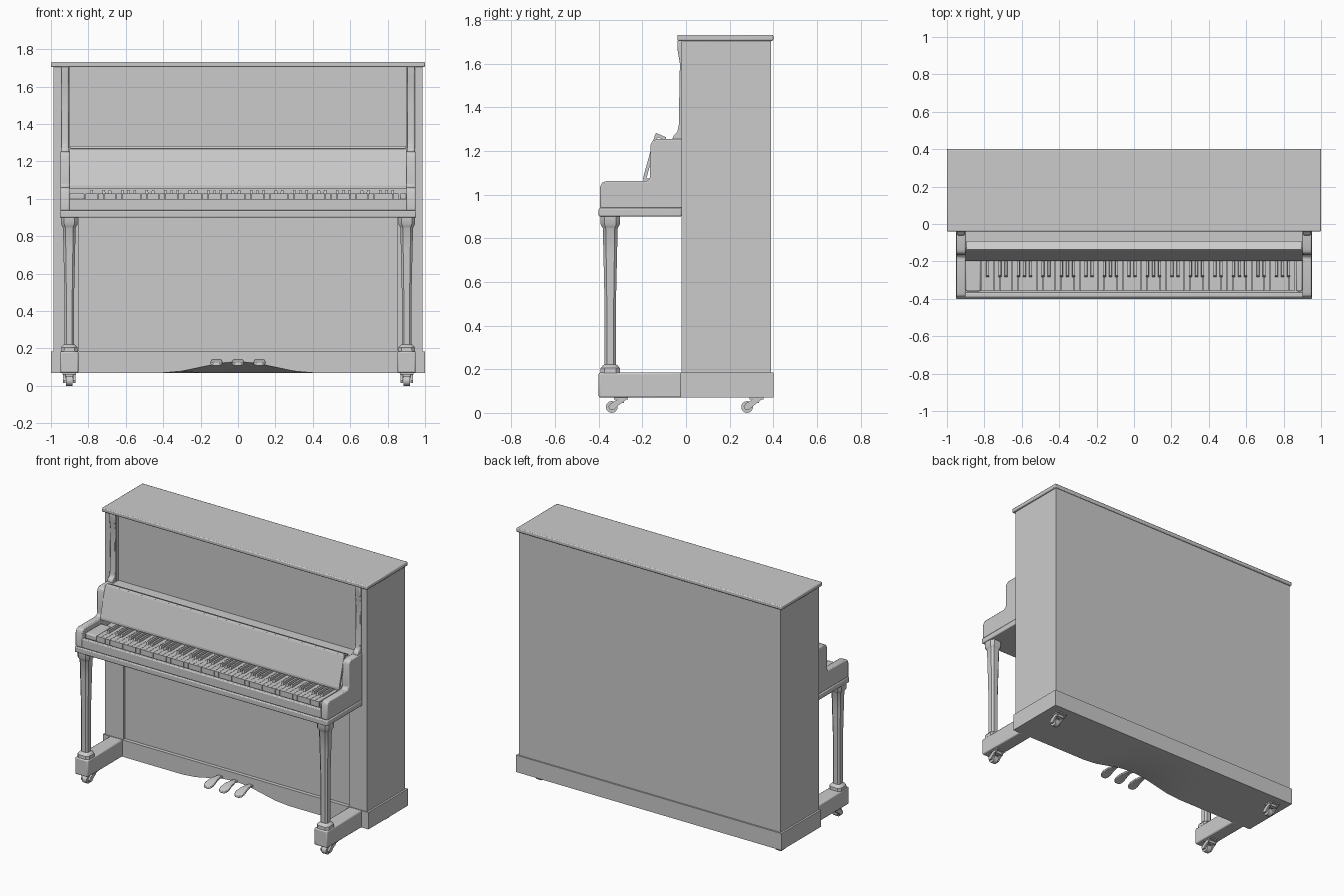
import bpy, bmesh, math
from mathutils import Vector

if "Cube" in bpy.data.objects:
    bpy.data.objects.remove(bpy.data.objects["Cube"])


def finish(name, bm, mirror=False, bevel=0.0):
    bmesh.ops.recalc_face_normals(bm, faces=bm.faces)
    me = bpy.data.meshes.new(name)
    bm.to_mesh(me)
    bm.free()
    ob = bpy.data.objects.new(name, me)
    bpy.context.collection.objects.link(ob)
    if bevel:
        m = ob.modifiers.new("bevel", 'BEVEL')
        m.width, m.segments, m.limit_method = bevel, 2, 'ANGLE'
    if mirror:
        ob.modifiers.new("mirror", 'MIRROR').use_mirror_merge = False
    return ob


def loft(bm, rings):
    vs = [[bm.verts.new(p) for p in r] for r in rings]
    n = len(vs[0])
    for a, b in zip(vs, vs[1:]):
        for i in range(n):
            j = (i + 1) % n
            bm.faces.new((a[i], a[j], b[j], b[i]))
    bm.faces.new(vs[0])
    bm.faces.new(vs[-1])


def add_box(bm, x0, x1, y0, y1, z0, z1):
    loft(bm, [[(x0, y0, z), (x1, y0, z), (x1, y1, z), (x0, y1, z)] for z in (z0, z1)])


def box(name, *dims, mirror=False, bevel=0.0):
    bm = bmesh.new()
    add_box(bm, *dims)
    return finish(name, bm, mirror, bevel)


def side_profile(name, pts, x0, x1, mirror=False, bevel=0.0):
    """Extrude a (y, z) outline along x."""
    bm = bmesh.new()
    loft(bm, [[(x, y, z) for y, z in pts] for x in (x0, x1)])
    return finish(name, bm, mirror, bevel)


# Case: lid, side walls, back and front panels
box("lid", -1, 1, -0.04, 0.40, 1.705, 1.732, bevel=0.006)
box("side_wall", 0.90, 0.987, -0.02, 0.39, 0.18, 1.705, mirror=True)
box("lower_pilaster", 0.85, 0.90, -0.02, 0.1, 0.18, 0.90, mirror=True)
box("case_core", -0.9, 0.9, 0.0, 0.39, 0.18, 1.705)

# Plinth with an arch at the front that fades out toward the back
bm = bmesh.new()
arch = [(i / 10, 0.07 + 0.06 * (0.5 + 0.5 * math.cos(math.pi * i / 4))) for i in range(-4, 5)]
rings = []
for y, k in ((-0.025, 1), (0.2, 0), (0.40, 0)):
    under = [(x, y, 0.07 + (z - 0.07) * k) for x, z in arch]
    rings.append([(-1, y, 0.07)] + under + [(1, y, 0.07), (1, y, 0.185), (-1, y, 0.185)])
loft(bm, rings)
finish("plinth", bm)
box("toe_block", 0.853, 0.95, -0.40, -0.02, 0.07, 0.185, mirror=True, bevel=0.008)

# Front legs: square turned sections with chamfered corners
bm = bmesh.new()
rings = []
for z, r in ((0.18, 0.046), (0.205, 0.044), (0.218, 0.033), (0.222, 0.026), (0.50, 0.026),
             (0.72, 0.031), (0.845, 0.034), (0.85, 0.036), (0.865, 0.045), (0.90, 0.045)):
    c = r * 0.6
    rings.append([(0.902 + a * r if k else 0.902 + a * c, -0.347 + (b * c if k else b * r), z)
                  for a, b, k in ((1, -1, 1), (1, 1, 1), (1, 1, 0), (-1, 1, 0),
                                  (-1, 1, 1), (-1, -1, 1), (-1, -1, 0), (1, -1, 0))])
loft(bm, rings)
finish("front_leg", bm, mirror=True)

# Keybed, key slip and stepped arms
box("keybed", -0.953, 0.953, -0.40, -0.02, 0.90, 0.938, bevel=0.006)
box("key_slip", -0.91, 0.91, -0.392, -0.366, 0.938, 1.0, bevel=0.006)
box("key_frame", -0.91, 0.91, -0.37, 0.0, 0.938, 0.99)
arm = [(-0.394, 0.938), (-0.394, 1.035), (-0.385, 1.055), (-0.365, 1.062), (-0.18, 1.062),
       (-0.165, 1.075), (-0.163, 1.225), (-0.155, 1.245), (-0.135, 1.254), (-0.01, 1.254),
       (-0.01, 0.938)]
side_profile("arm", arm, 0.90, 0.95, mirror=True, bevel=0.006)

# Slim bracket columns between arms and lid
bracket = [(0.0, 1.25), (-0.063, 1.25), (-0.058, 1.27), (-0.04, 1.285), (-0.033, 1.32),
           (-0.03, 1.50), (-0.028, 1.60), (-0.038, 1.66), (-0.04, 1.705), (0.0, 1.705)]
side_profile("bracket_column", bracket, 0.905, 0.945, mirror=True, bevel=0.006)

# Fallboard, its folded lip, and the shelf behind
side_profile("fallboard", [(-0.198, 1.072), (-0.142, 1.275), (-0.128, 1.27), (-0.184, 1.065)],
             -0.90, 0.90)
side_profile("fallboard_lip", [(-0.145, 1.268), (-0.137, 1.283), (-0.09, 1.262), (-0.095, 1.25)],
             -0.895, 0.895)
box("shelf", -0.90, 0.90, -0.125, 0.01, 1.225, 1.25)
box("fallboard_rail", -0.90, 0.90, -0.195, -0.02, 1.055, 1.075)
box("left_key_block", -0.90, -0.82, -0.36, -0.19, 0.99, 1.03, bevel=0.008)
box("right_key_block", 0.866, 0.90, -0.36, -0.19, 0.99, 1.03, bevel=0.008)

# Keys: two extra naturals, then seven octaves
white, black = bmesh.new(), bmesh.new()
w = 0.23 / 7
start = -0.75 - 2 * w
for i in range(51):
    x = start + i * w
    add_box(white, x + 0.0008, x + w - 0.0008, -0.357, -0.15, 0.99, 1.028)
    if (i - 2) % 7 not in (2, 6) and i < 50:
        xc = x + w
        loft(black, [[(xc - r, y0, z), (xc + r, y0, z), (xc + r, -0.15, z), (xc - r, -0.15, z)]
                     for z, r, y0 in ((1.02, 0.009, -0.285), (1.046, 0.0065, -0.276))])
finish("white_keys", white)
finish("black_keys", black)

# Pedals: rounded tongue on a curved path
tongue = [(0.02, 0.125, 0.014), (-0.05, 0.138, 0.016), (-0.10, 0.136, 0.026),
          (-0.14, 0.126, 0.033), (-0.165, 0.118, 0.028), (-0.175, 0.114, 0.014)]
for k, label in enumerate(("left_pedal", "middle_pedal", "right_pedal")):
    xc = (k - 1) * 0.115
    bm = bmesh.new()
    loft(bm, [[(xc - r, y, z - 0.007), (xc + r, y, z - 0.007), (xc + r, y, z + 0.007),
               (xc - r, y, z + 0.007)] for y, z, r in tongue])
    finish(label, bm, bevel=0.003)

# Casters: wheel, slanted fork and mounting plate


def caster(name, y):
    bm = bmesh.new()
    ring = [(y + 0.027 * math.cos(t * math.pi / 8), 0.027 + 0.027 * math.sin(t * math.pi / 8))
            for t in range(16)]
    loft(bm, [[(x, a, b) for a, b in ring] for x in (0.885, 0.919)])
    fork = [(y - 0.016, 0.03), (y - 0.006, 0.043), (y + 0.03, 0.064), (y + 0.07, 0.064),
            (y + 0.03, 0.034), (y + 0.01, 0.015), (y - 0.01, 0.015)]
    for x in (0.869, 0.923):
        loft(bm, [[(x + d, a, b) for a, b in fork] for d in (0, 0.012)])
    add_box(bm, 0.869, 0.935, y + 0.027, y + 0.055, 0.045, 0.066)
    add_box(bm, 0.865, 0.939, y + 0.01, y + 0.075, 0.062, 0.072)
    finish(name, bm, mirror=True)


caster("front_caster", -0.34)
caster("rear_caster", 0.28)

# Smooth shading with crisp edges
for ob in bpy.context.collection.objects:
    ob.select_set(True)
    bpy.context.view_layer.objects.active = ob
bpy.ops.object.shade_smooth_by_angle(angle=math.radians(35))
